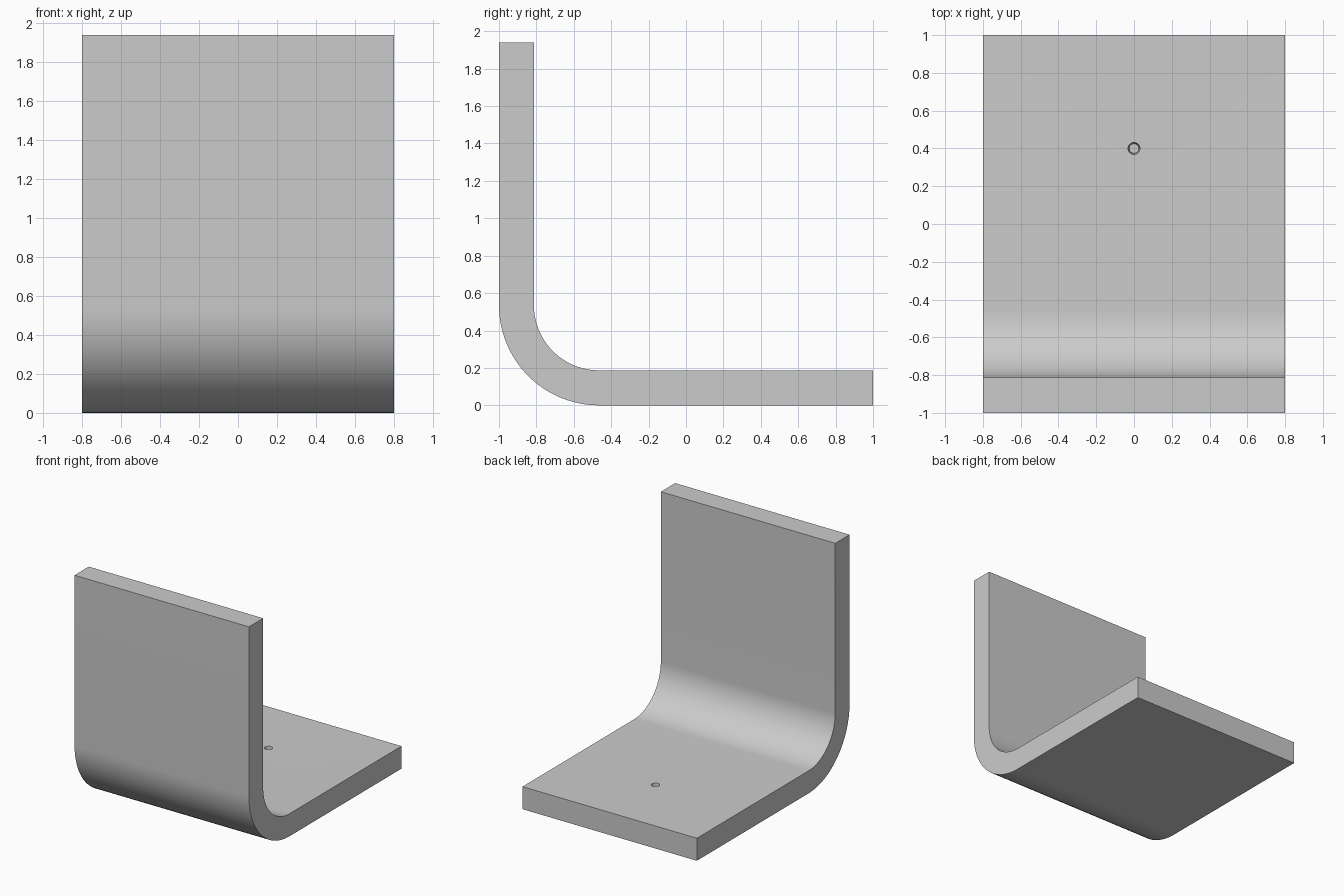
import bpy, bmesh
from math import sin, cos, pi, radians

if "Cube" in bpy.data.objects:
    bpy.data.objects.remove(bpy.data.objects["Cube"])

HALF_W, TOP, BEND_Y, BEND_Z = 0.8, 1.94, -0.465, 0.535
R_OUT, R_IN, STEPS = 0.535, 0.348, 24


def arc(r):
    # quarter bend from the upright down to the base, as (y, z)
    return [(BEND_Y - r * cos(a), BEND_Z - r * sin(a))
            for a in (i * pi / 2 / STEPS for i in range(STEPS + 1))]


# bent plate: L profile extruded across x
profile = [(-1, TOP)] + arc(R_OUT) + [(1, 0), (1, BEND_Z - R_IN)]
profile += arc(R_IN)[::-1] + [(BEND_Y - R_IN, TOP)]
bm = bmesh.new()
face = bm.faces.new([bm.verts.new((-HALF_W, y, z)) for y, z in profile])
new = bmesh.ops.extrude_face_region(bm, geom=[face])["geom"]
bmesh.ops.translate(bm, vec=(2 * HALF_W, 0, 0),
                    verts=[v for v in new if isinstance(v, bmesh.types.BMVert)])
bmesh.ops.recalc_face_normals(bm, faces=bm.faces)
mesh = bpy.data.meshes.new("bent_plate")
bm.to_mesh(mesh)
bm.free()
plate = bpy.data.objects.new("bent_plate", mesh)
bpy.context.collection.objects.link(plate)

# small tapered blind hole in the base
bpy.ops.mesh.primitive_cone_add(vertices=32, radius1=0.025, radius2=0.04,
                                depth=0.2, location=(0, 0.4, 0.2))
cutter = bpy.context.object
cutter.name = "hole_cutter"
cutter.hide_render = True
cut = plate.modifiers.new("hole", "BOOLEAN")
cut.operation, cut.object, cut.solver = "DIFFERENCE", cutter, "EXACT"
bpy.ops.object.select_all(action="DESELECT")
plate.select_set(True)
bpy.context.view_layer.objects.active = plate
bpy.ops.object.modifier_apply(modifier="hole")
bpy.data.objects.remove(cutter)

# smooth bend, sharp edges
bpy.ops.object.shade_smooth_by_angle(angle=radians(30))
